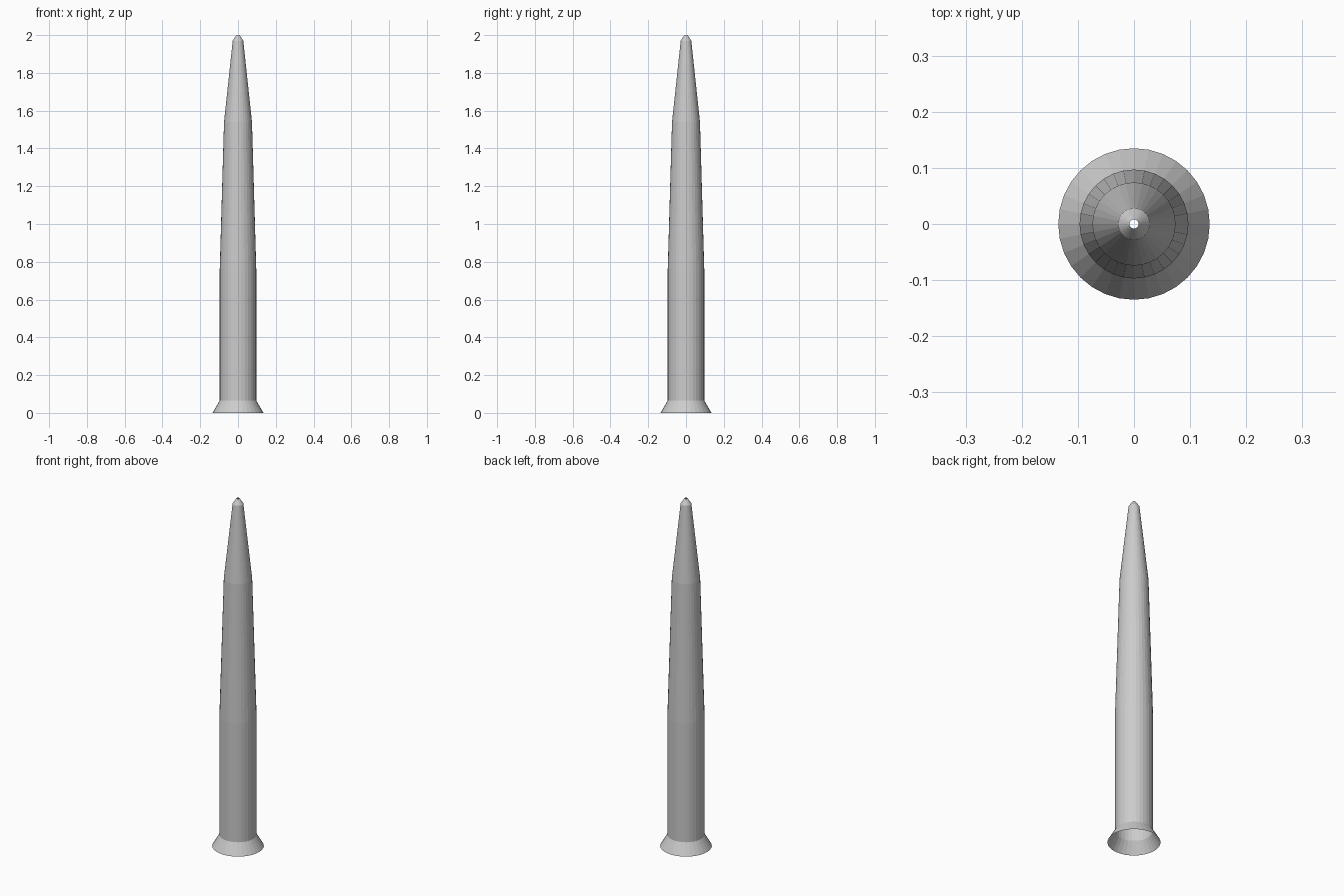
import bpy
from math import sin, cos, tau

cube = bpy.data.objects.get("Cube")
if cube:
    bpy.data.objects.remove(cube, do_unlink=True)

SIDES = 32

# Single light grey finish
grey = bpy.data.materials.new("light_grey")
grey.use_nodes = True
colour = (0.6, 0.6, 0.6, 1)
grey.diffuse_color = colour
grey.node_tree.nodes["Principled BSDF"].inputs["Base Color"].default_value = colour


def lathe(name, profile):
    """Turn a (radius, height) profile into an open, flat-faced shell."""
    verts = [(r * cos(tau * i / SIDES), r * sin(tau * i / SIDES), z)
             for r, z in profile for i in range(SIDES)]
    faces = []
    for ring in range(len(profile) - 1):
        low, high = ring * SIDES, (ring + 1) * SIDES
        for i in range(SIDES):
            j = (i + 1) % SIDES
            faces.append((low + i, low + j, high + j, high + i))
    mesh = bpy.data.meshes.new(name)
    mesh.from_pydata(verts, [], faces)
    mesh.materials.append(grey)
    obj = bpy.data.objects.new(name, mesh)
    bpy.context.collection.objects.link(obj)
    return obj


# Flared skirt, open underneath
lathe("flared_base", [(0.135, 0), (0.097, 0.065)])
# Straight lower tube and gently tapering upper tube
lathe("tapered_body", [(0.097, 0.065), (0.097, 0.75), (0.074, 1.54)])
# Steeper nose ending in a blunt tip with a small hole
lathe("nose_cone", [(0.074, 1.54), (0.028, 1.97), (0.008, 2.0)])
